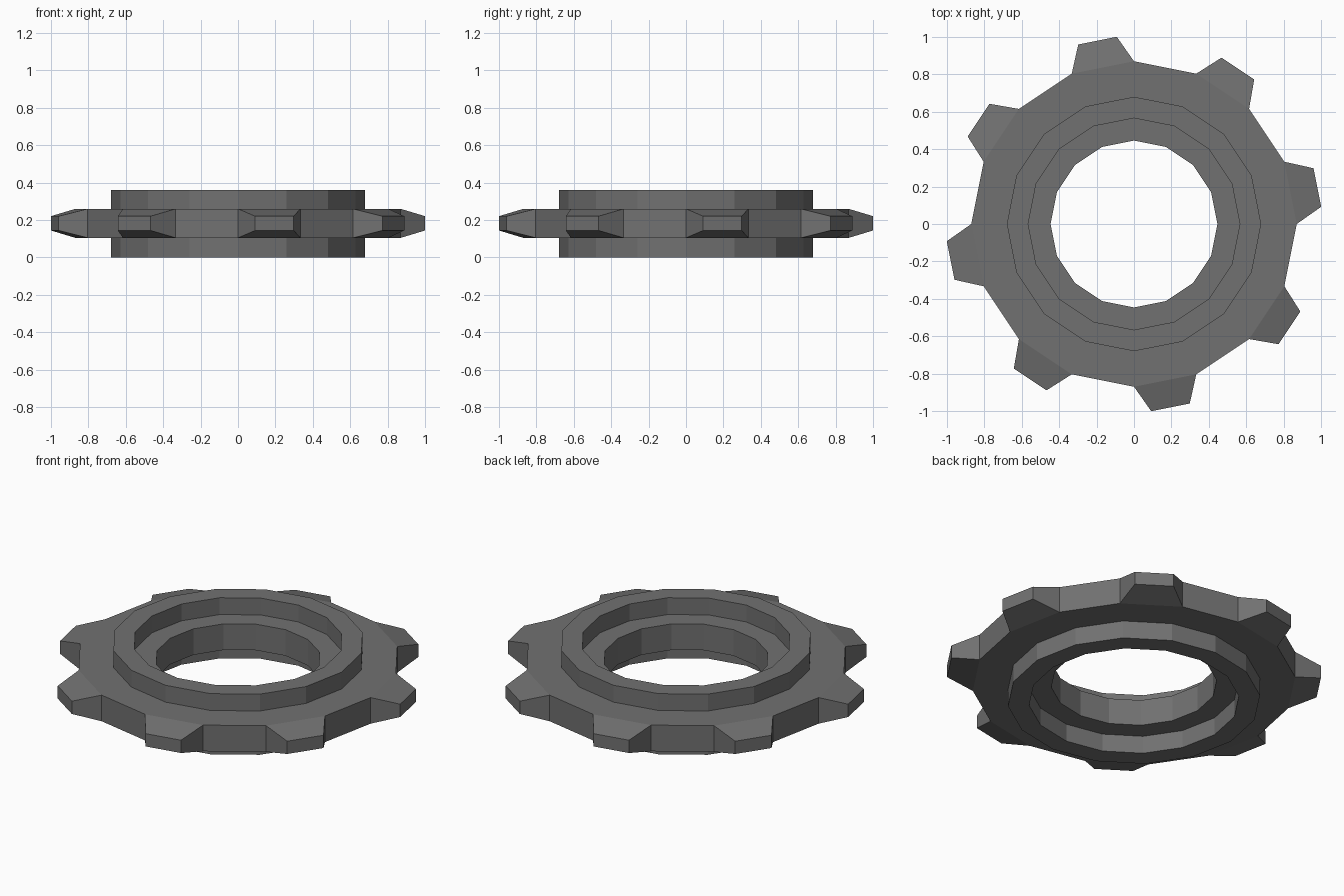
import bpy, bmesh
from math import sin, cos, radians, degrees, atan2, copysign

if "Cube" in bpy.data.objects:
    bpy.data.objects.remove(bpy.data.objects["Cube"])

SIDES = 16
STEP = 360 / SIDES
Z_LOW, Z_HIGH, Z_TOP = 0.105, 0.26, 0.36
Z_MID = (Z_LOW + Z_HIGH) / 2

# Cross-section (radius, height): bore, ledges, collars and outer rim
profile = [(0.446, Z_LOW), (0.566, Z_LOW), (0.566, 0), (0.68, 0),
           (0.68, Z_LOW), (0.87, Z_LOW), (0.87, Z_HIGH), (0.68, Z_HIGH),
           (0.68, Z_TOP), (0.566, Z_TOP), (0.566, Z_HIGH), (0.446, Z_HIGH)]
RIM = 5  # profile segment that forms the outer rim


def polar(r, deg, z):
    return (r * cos(radians(deg)), r * sin(radians(deg)), z)


bm = bmesh.new()

# Revolve the section into a faceted ring
rings = [[bm.verts.new(polar(r, i * STEP, z)) for r, z in profile]
         for i in range(SIDES)]
rim_faces = []
for i in range(SIDES):
    a, b = rings[i], rings[(i + 1) % SIDES]
    for j in range(len(profile)):
        k = (j + 1) % len(profile)
        face = bm.faces.new((a[j], b[j], b[k], a[k]))
        if j == RIM and i % 2 == 0:
            rim_faces.append((i, face))

# Extrude every other rim face into a tapered tooth
for i, face in rim_faces:
    tip = bmesh.ops.extrude_discrete_faces(bm, faces=[face])["faces"][0]
    mid = (i + 0.5) * STEP
    for v in tip.verts:
        offset = (degrees(atan2(v.co.y, v.co.x)) - mid + 180) % 360 - 180
        v.co = polar(1.005, mid + copysign(6.0, offset),
                     Z_MID + copysign(0.038, v.co.z - Z_MID))

bmesh.ops.recalc_face_normals(bm, faces=bm.faces)
mesh = bpy.data.meshes.new("toothed_ring")
bm.to_mesh(mesh)
bm.free()

# Dark grey metal
metal = bpy.data.materials.new("dark_grey")
metal.diffuse_color = (0.165, 0.165, 0.165, 1)
metal.use_nodes = True
metal.node_tree.nodes["Principled BSDF"].inputs["Base Color"].default_value = metal.diffuse_color
mesh.materials.append(metal)
bpy.context.collection.objects.link(bpy.data.objects.new("toothed_ring", mesh))
